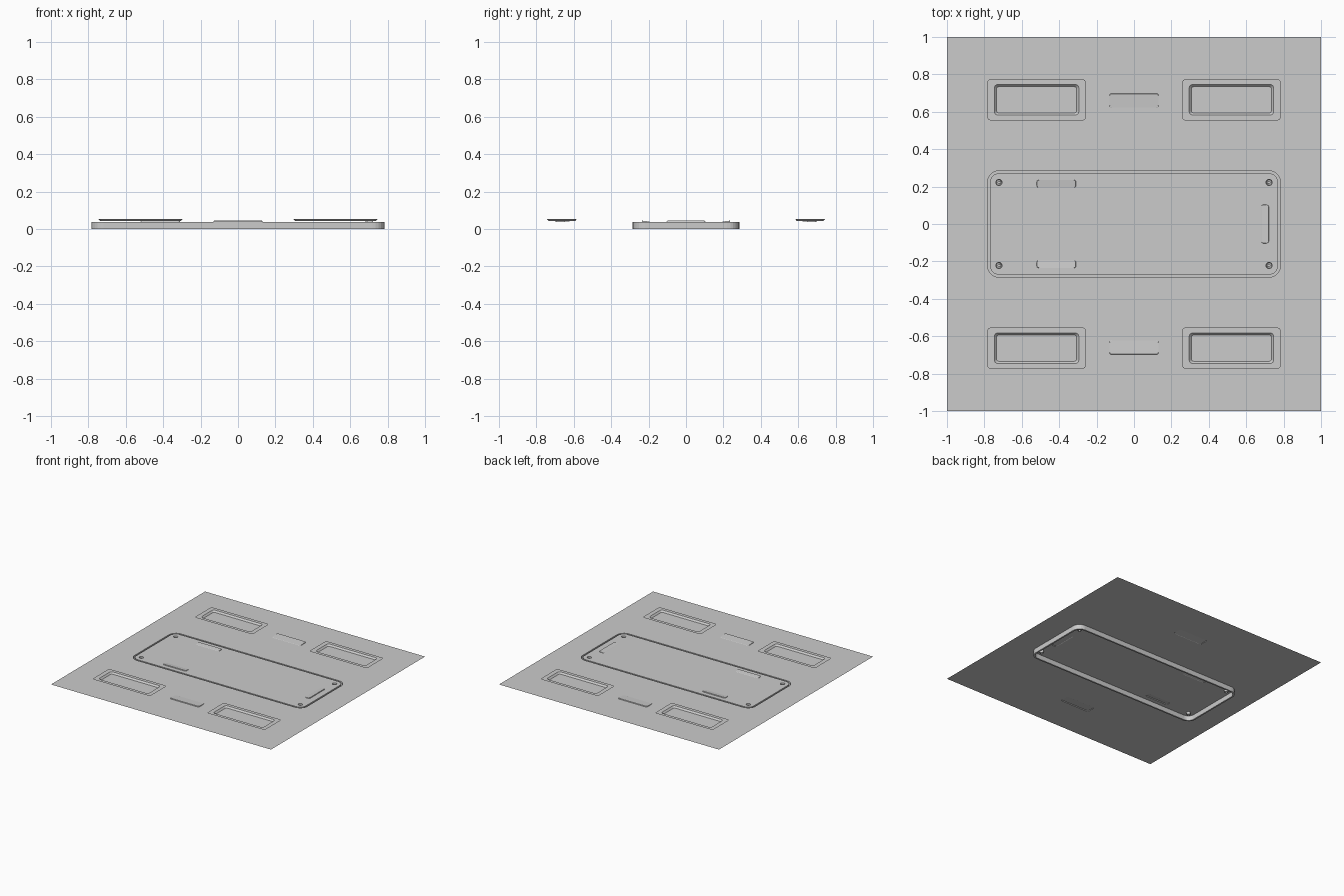
import bpy, bmesh
from math import cos, sin, pi

if "Cube" in bpy.data.objects:
    bpy.data.objects.remove(bpy.data.objects["Cube"])

Z = 0.039  # level of the sheet


def ring(cx, cy, hx, hy, r, seg=6):
    """Counter-clockwise rounded rectangle as xy points."""
    pts = []
    for k, (sx, sy) in enumerate(((1, 1), (-1, 1), (-1, -1), (1, -1))):
        for i in range(seg + 1):
            a = (k + i / seg) * pi / 2
            pts.append((cx + sx * (hx - r) + r * cos(a), cy + sy * (hy - r) + r * sin(a)))
    return pts


def circle(cx, cy, r, n=16):
    return [(cx + r * cos(2 * pi * i / n), cy + r * sin(2 * pi * i / n)) for i in range(n)]


def finish(name, bm):
    me = bpy.data.meshes.new(name)
    bm.to_mesh(me)
    bm.free()
    ob = bpy.data.objects.new(name, me)
    bpy.context.collection.objects.link(ob)
    return ob


def shell(name, rings, cap=True):
    """Bridge successive (points, z) rings; z may be a function of x and y."""
    bm = bmesh.new()
    loops = []
    for pts, z in rings:
        loops.append([bm.verts.new((x, y, z(x, y) if callable(z) else z)) for x, y in pts])
    for a, b in zip(loops, loops[1:]):
        for i in range(len(a)):
            j = (i + 1) % len(a)
            bm.faces.new((a[i], a[j], b[j], b[i]))
    if cap:
        bm.faces.new(loops[-1])
    return finish(name, bm)


def flat_plate(name, outlines, z):
    """Flat face bounded by the first outline, with the others as holes."""
    bm = bmesh.new()
    edges = []
    for pts in outlines:
        vs = [bm.verts.new((x, y, z)) for x, y in pts]
        edges += [bm.edges.new((vs[i], vs[(i + 1) % len(vs)])) for i in range(len(vs))]
    bmesh.ops.triangle_fill(bm, use_beauty=True, use_dissolve=False, edges=edges, normal=(0, 0, 1))
    bm.normal_update()
    for f in bm.faces:
        if f.normal.z < 0:
            f.normal_flip()
    return finish(name, bm)


def louvre(name, cx, cy, hx, hy, dx, dy):
    """Low ramp rising towards the (dx, dy) side."""
    half = abs(dx) * hx + abs(dy) * hy

    def top(x, y):
        t = ((x - cx) * dx + (y - cy) * dy) / half
        return Z + 0.001 + 0.0025 * (1 + t)

    base = ring(cx, cy, hx, hy, 0.012, 4)
    shell(name, [(base, Z), (ring(cx, cy, hx - 0.002, hy - 0.002, 0.010, 4), top)])
    return base


# Louvres on the outer sheet and on the hatch
sheet_slots = [louvre("sheet_louvre", 0, s * 0.66, 0.132, 0.038, 0, s) for s in (1, -1)]
hatch_slots = [louvre("hatch_louvre", -0.415, s * 0.215, 0.105, 0.021, 0, s) for s in (1, -1)]
hatch_slots.append(louvre("hatch_end_louvre", 0.70, 0, 0.021, 0.103, 1, 0))

# Sunken screws in the hatch corners
screw_holes = []
for sx in (1, -1):
    for sy in (1, -1):
        x, y = sx * 0.722, sy * 0.222
        screw_holes.append(circle(x, y, 0.017))
        shell("sunken_screw", [(circle(x, y, 0.017), Z), (circle(x, y, 0.014), 0.02),
                               (circle(x, y, 0.009), 0.02), (circle(x, y, 0.008), 0.03)])

# Sheet, deep groove and hatch
groove_out = ring(0, 0, 0.784, 0.285, 0.065)
groove_in = ring(0, 0, 0.771, 0.272, 0.052)
flat_plate("outer_sheet", [[(1, 1), (-1, 1), (-1, -1), (1, -1)], groove_out] + sheet_slots, Z)
shell("hatch_groove", [(groove_out, Z), (groove_out, 0), (groove_in, 0), (groove_in, Z)], cap=False)
flat_plate("hatch", [groove_in] + hatch_slots + screw_holes, Z)

# Floating trays with a flat rim and sloping recess
for sx in (1, -1):
    for sy in (1, -1):
        x, y = sx * 0.521, sy * 0.664
        shell("recessed_tray", [(ring(x, y, 0.263, 0.110, 0.018), 0.055),
                                (ring(x, y, 0.226, 0.082, 0.020), 0.055),
                                (ring(x, y, 0.214, 0.070, 0.012), 0.042)])
